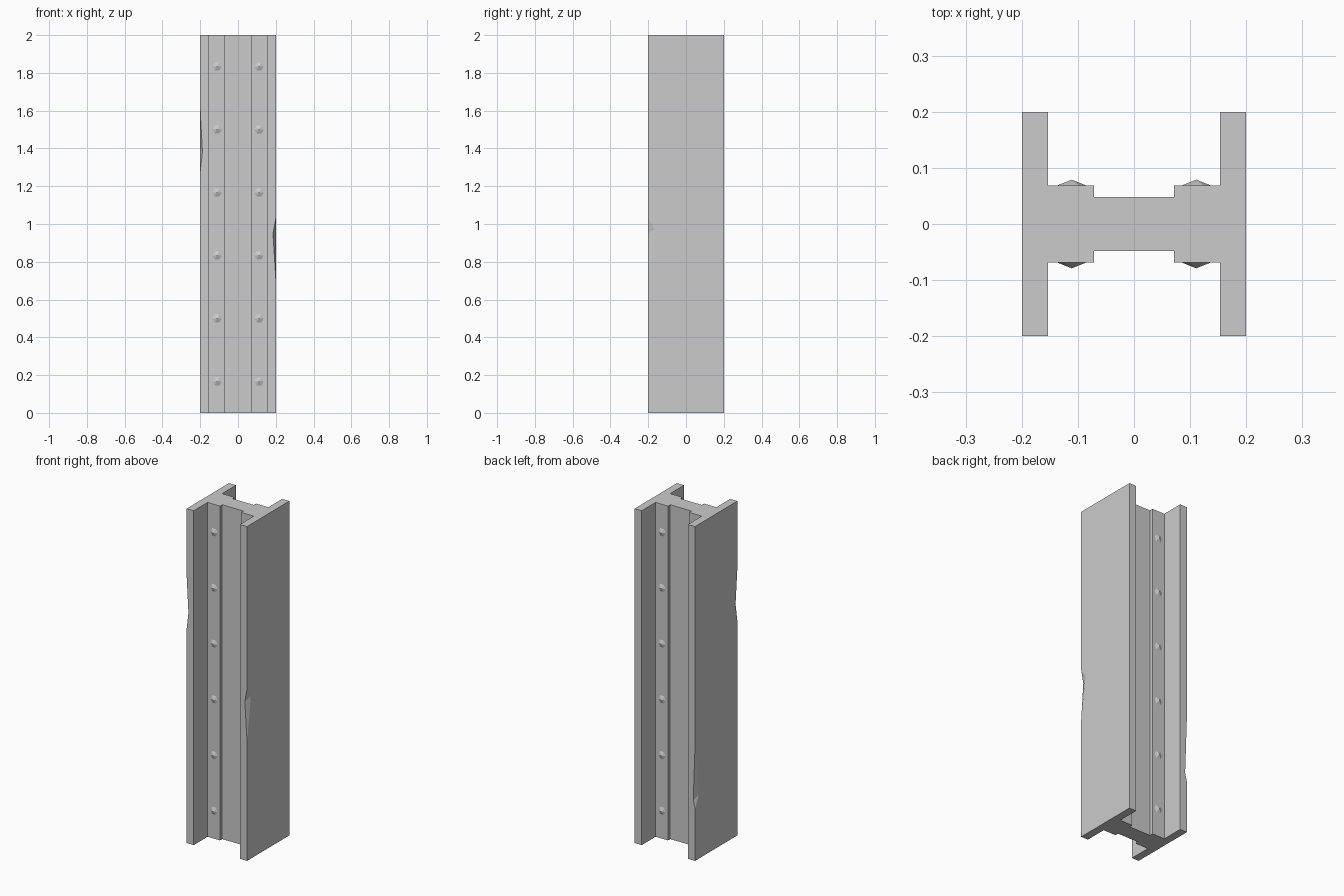
import bpy
import bmesh
from mathutils import Matrix, Vector

cube = bpy.data.objects.get("Cube")
if cube:
    bpy.data.objects.remove(cube, do_unlink=True)

steel = bpy.data.materials.new("steel_grey")
steel.use_nodes = True
colour = (0.6, 0.6, 0.6, 1)
steel.diffuse_color = colour
steel.node_tree.nodes["Principled BSDF"].inputs["Base Color"].default_value = colour

HEIGHT = 2.0
HALF = 0.2        # half width of the beam
FLANGE = 0.153    # inner face of the flanges
STEP = 0.071      # inner edge of the raised strips
STRIP_Y = 0.069   # raised strip surface
WEB_Y = 0.048     # web surface


def add_object(name, bm):
    bmesh.ops.recalc_face_normals(bm, faces=bm.faces[:])
    mesh = bpy.data.meshes.new(name)
    bm.to_mesh(mesh)
    bm.free()
    mesh.materials.append(steel)
    obj = bpy.data.objects.new(name, mesh)
    bpy.context.collection.objects.link(obj)
    return obj


# Beam: one quarter of the section, mirrored around and extruded
quarter = [(HALF, HALF), (FLANGE, HALF), (FLANGE, STRIP_Y),
           (STEP, STRIP_Y), (STEP, WEB_Y)]
half = quarter + [(-x, y) for x, y in reversed(quarter)]
section = half + [(x, -y) for x, y in reversed(half)]
bm = bmesh.new()
base = bm.faces.new([bm.verts.new((x, y, 0)) for x, y in section])
top = bmesh.ops.extrude_face_region(bm, geom=[base], use_keep_orig=True)["geom"]
bmesh.ops.translate(bm, vec=(0, 0, HEIGHT),
                    verts=[v for v in top if isinstance(v, bmesh.types.BMVert)])
beam = add_object("beam", bm)


# Chips knocked out of the flange corners
def chip(sx, sy, low, deep, high, depth_x, depth_y):
    points = [(HALF, HALF, low), (HALF, HALF, high),
              (HALF - depth_x, HALF, deep), (HALF, HALF - depth_y, deep + 0.02),
              (HALF + 0.05, HALF + 0.05, deep)]
    cut = bmesh.new()
    for x, y, z in points:
        cut.verts.new((sx * x, sy * y, z))
    bmesh.ops.convex_hull(cut, input=cut.verts[:])
    cutter = add_object("chip_cutter", cut)
    cutter.hide_render = True
    mod = beam.modifiers.new("chip", "BOOLEAN")
    mod.operation = "DIFFERENCE"
    mod.solver = "EXACT"
    mod.object = cutter
    bpy.context.view_layer.objects.active = beam
    bpy.ops.object.modifier_apply(modifier=mod.name)
    bpy.data.objects.remove(cutter, do_unlink=True)


chip(1, -1, 0.71, 0.95, 1.03, 0.015, 0.035)
chip(-1, -1, 1.28, 1.38, 1.60, 0.012, 0.03)
chip(-1, 1, 0.31, 0.36, 0.70, 0.012, 0.035)

# Rivets: shallow six-sided points along both strips, front and back
bm = bmesh.new()
for side in (-1, 1):
    for x in (-0.111, 0.111):
        for i in range(6):
            place = Matrix.Translation((x, side * (STRIP_Y + 0.005), HEIGHT * (i + 0.5) / 6))
            aim = Vector((0, side, 0)).to_track_quat("Z", "X").to_matrix().to_4x4()
            bmesh.ops.create_cone(bm, cap_ends=True, segments=6, radius1=0.025,
                                  radius2=0, depth=0.01, matrix=place @ aim)
add_object("rivets", bm)
